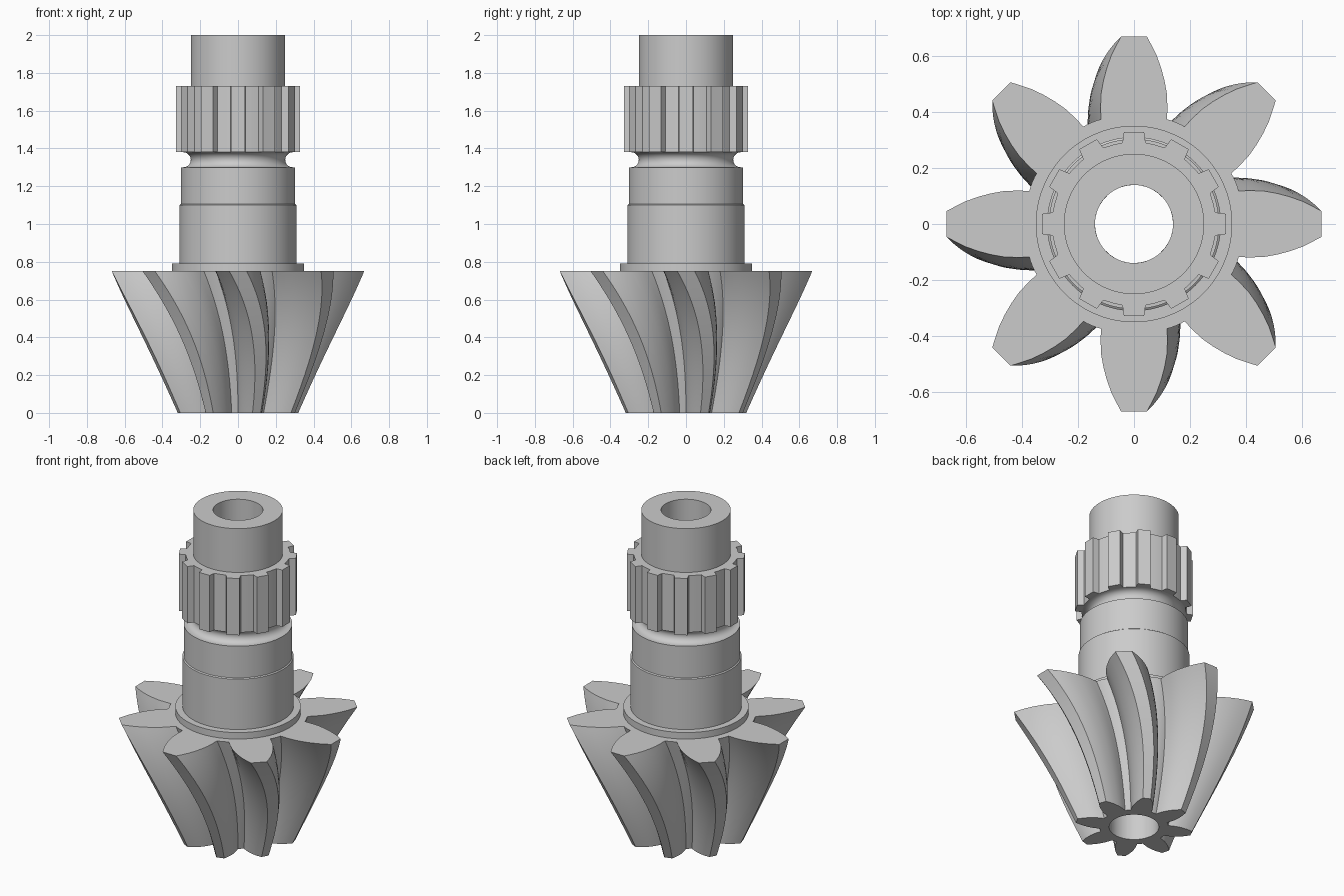
import bpy, bmesh
from math import sin, cos, atan2, hypot, pi, radians

if "Cube" in bpy.data.objects:
    bpy.data.objects.remove(bpy.data.objects["Cube"])


def finish(bm, name):
    bmesh.ops.recalc_face_normals(bm, faces=bm.faces)
    me = bpy.data.meshes.new(name)
    bm.to_mesh(me)
    bm.free()
    ob = bpy.data.objects.new(name, me)
    bpy.context.collection.objects.link(ob)
    bpy.ops.object.select_all(action='DESELECT')
    ob.select_set(True)
    bpy.context.view_layer.objects.active = ob
    bpy.ops.object.shade_smooth_by_angle(angle=radians(25))
    return ob


def bridge(bm, a, b):
    n = len(a)
    for i in range(n):
        j = (i + 1) % n
        bm.faces.new((a[i], a[j], b[j], b[i]))


def lathe(name, profile, seg=96):
    # closed (radius, z) profile turned around z
    bm = bmesh.new()
    rings = [[bm.verts.new((r * cos(2 * pi * i / seg), r * sin(2 * pi * i / seg), z))
              for i in range(seg)] for r, z in profile]
    for k in range(len(rings)):
        bridge(bm, rings[k], rings[(k + 1) % len(rings)])
    return finish(bm, name)


def toothed(name, outline, layers, bore):
    # outline: polar (radius, angle); layers: (z, scale, twist)
    bm = bmesh.new()

    def ring(z, s, tw, inner):
        return [bm.verts.new(((bore if inner else r * s) * cos(a + tw),
                              (bore if inner else r * s) * sin(a + tw), z))
                for r, a in outline]
    outer = [ring(*l, False) for l in layers]
    inner = [ring(*l, True) for l in layers]
    for k in range(len(layers) - 1):
        bridge(bm, outer[k], outer[k + 1])
        bridge(bm, inner[k], inner[k + 1])
    for k in (0, -1):
        bridge(bm, outer[k], inner[k])
    return finish(bm, name)


def repeat(half, root, count):
    # half tooth (distance along tooth, half width) mirrored, then repeated around
    pol = [(hypot(d, w), atan2(w, d)) for d, w in half]
    tooth = [(r, -a) for r, a in pol] + [(r, a) for r, a in reversed(pol)]
    step, last = 2 * pi / count, pol[0][1]
    gap = step - 2 * last
    tooth += [(root, last + gap * k / 4) for k in (1, 2, 3)]
    return [(r, a + i * step) for i in range(count) for r, a in tooth]


# spiral bevel gear: tapering, twisting teeth
flank = [(0.373, 0.118), (0.42, 0.119), (0.465, 0.117), (0.51, 0.109),
         (0.555, 0.097), (0.60, 0.081), (0.64, 0.061), (0.668, 0.046)]
N = 28
layers = []
for i in range(N + 1):
    t = i / N
    layers.append((0.75 * (1 - t), 1 - 0.51 * t, radians(17.5) * (1 - (1 - t) ** 2)))
toothed("bevel_gear", repeat(flank, 0.392, 8), layers, 0.139)

# stepped hollow shaft with collar, bearing seats and relief groove
groove = [(0.29 - 0.04 * sin(pi * k / 10), 1.34 - 0.04 * cos(pi * k / 10)) for k in range(11)]
lathe("shaft", [(0.139, 0.75), (0.35, 0.75), (0.35, 0.79), (0.31, 0.79), (0.31, 1.10),
                (0.303, 1.105), (0.303, 1.30)] + groove +
      [(0.25, 1.38), (0.25, 2.0), (0.139, 2.0)])

# straight spline ring
toothed("spline", repeat([(0.29, 0.041), (0.328, 0.036)], 0.292, 12),
        [(1.38, 1, 0), (1.73, 1, 0)], 0.245)
